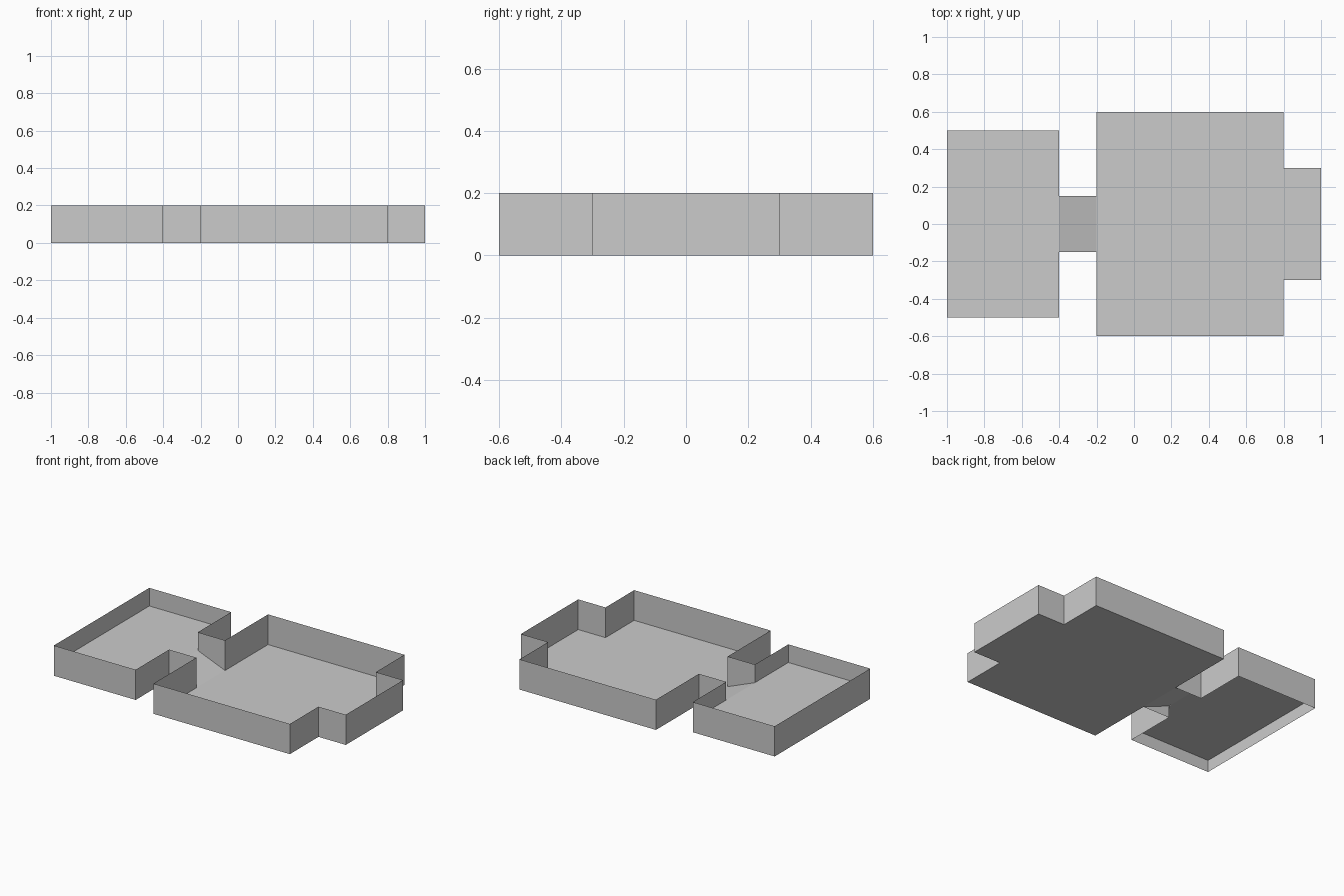
import bpy

if "Cube" in bpy.data.objects:
    bpy.data.objects.remove(bpy.data.objects["Cube"])

WALL_TOP = 0.2
UPPER = 0.08  # height of the raised small room floor


def make_object(name, verts, faces):
    mesh = bpy.data.meshes.new(name)
    mesh.from_pydata(verts, [], faces)
    obj = bpy.data.objects.new(name, mesh)
    bpy.context.collection.objects.link(obj)
    return obj


def floor(name, x0, x1, half_y, z0, z1):
    return make_object(name, [(x0, -half_y, z0), (x1, -half_y, z1),
                              (x1, half_y, z1), (x0, half_y, z0)], [(0, 1, 2, 3)])


# Thin walls: half of the plan outline, mirrored across y = 0
half = [(-1, 0.5), (-0.4, 0.5), (-0.4, 0.15), (-0.2, 0.15), (-0.2, 0.6),
        (0.8, 0.6), (0.8, 0.3), (1, 0.3)]
outline = half + [(x, -y) for x, y in reversed(half)]
n = len(outline)
make_object("walls",
            [(x, y, z) for z in (0, WALL_TOP) for x, y in outline],
            [((i + 1) % n, i, i + n, (i + 1) % n + n) for i in range(n)])

# Floors: raised small room, sloping passage, large room and its alcove
floor("small_room_floor", -1, -0.4, 0.5, UPPER, UPPER)
floor("passage_ramp", -0.4, -0.2, 0.15, UPPER, 0)
floor("large_room_floor", -0.2, 0.8, 0.6, 0, 0)
floor("alcove_floor", 0.8, 1, 0.3, 0, 0)
